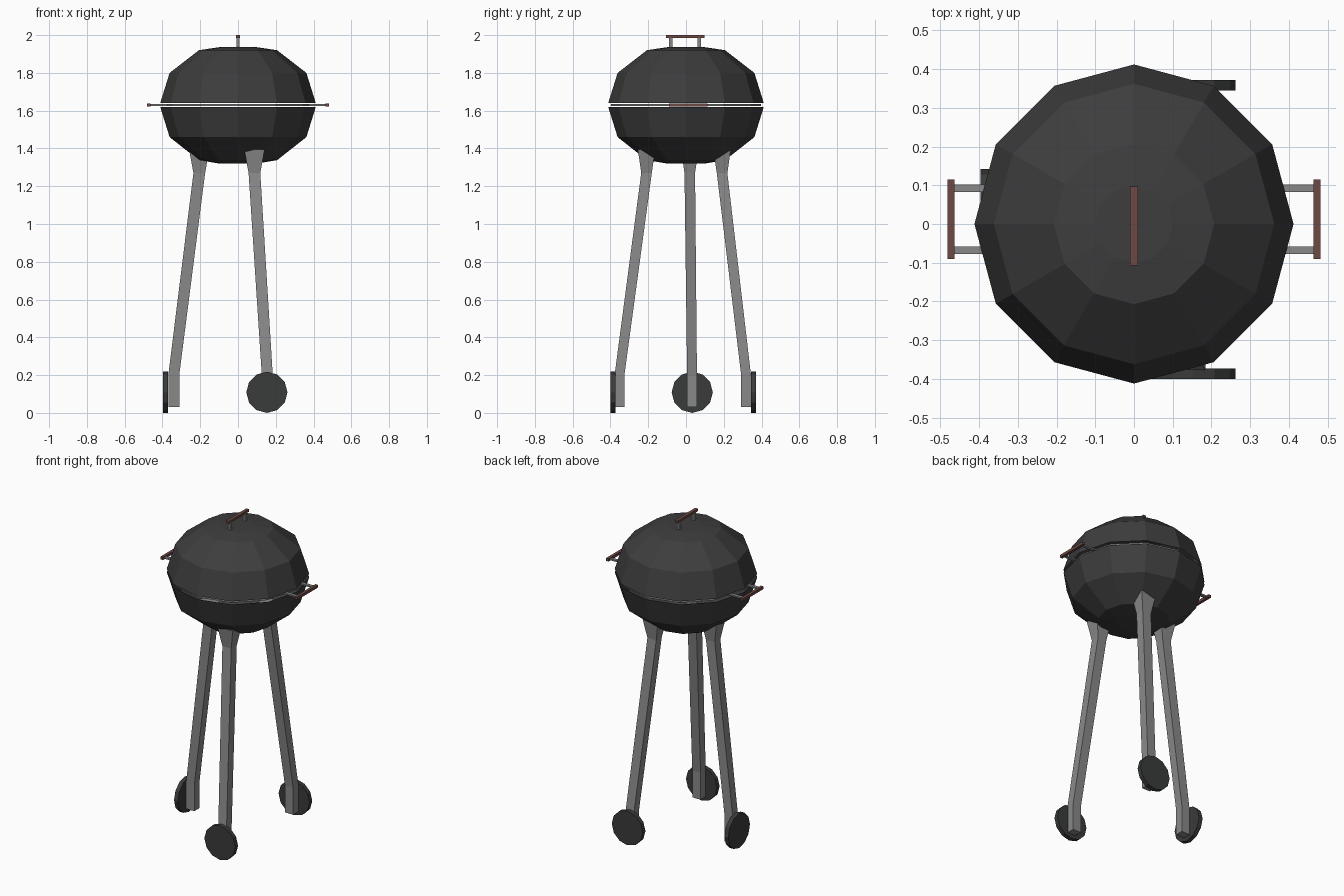
import bpy, bmesh, math
from mathutils import Matrix, Vector

if "Cube" in bpy.data.objects:
    bpy.data.objects.remove(bpy.data.objects["Cube"])


def material(name, rgb):
    m = bpy.data.materials.new(name)
    m.diffuse_color = (*rgb, 1)
    m.use_nodes = True
    m.node_tree.nodes["Principled BSDF"].inputs["Base Color"].default_value = m.diffuse_color
    return m


BLACK = material("black enamel", (0.047, 0.047, 0.047))
RUBBER = material("dark rubber", (0.042, 0.043, 0.043))
STEEL = material("grey steel", (0.25, 0.25, 0.25))
WOOD = material("red brown wood", (0.155, 0.068, 0.058))


def finish(bm, name, mat):
    bmesh.ops.recalc_face_normals(bm, faces=bm.faces[:])
    me = bpy.data.meshes.new(name)
    bm.to_mesh(me)
    bm.free()
    me.materials.append(mat)
    ob = bpy.data.objects.new(name, me)
    bpy.context.collection.objects.link(ob)
    return ob


def loft(name, rings, mat, caps=(True, True)):
    """Skin a list of equally sized point rings."""
    bm = bmesh.new()
    vs = [[bm.verts.new(p) for p in ring] for ring in rings]
    n = len(vs[0])
    for a, b in zip(vs, vs[1:]):
        for i in range(n):
            j = (i + 1) % n
            bm.faces.new((a[i], a[j], b[j], b[i]))
    if caps[0]:
        bm.faces.new(vs[0][::-1])
    if caps[1]:
        bm.faces.new(vs[-1])
    return finish(bm, name, mat)


def circle(r, z, n=12):
    return [(r * math.cos(2 * math.pi * i / n), r * math.sin(2 * math.pi * i / n), z)
            for i in range(n)]


def rect(x, y, z, hx, hy):
    return [(x - hx, y - hy, z), (x + hx, y - hy, z), (x + hx, y + hy, z), (x - hx, y + hy, z)]


def box(name, lo, hi, mat):
    c = (Vector(lo) + Vector(hi)) / 2
    hx, hy = (hi[0] - lo[0]) / 2, (hi[1] - lo[1]) / 2
    return loft(name, [rect(c.x, c.y, z, hx, hy) for z in (lo[2], hi[2])], mat)


# Kettle: twelve-sided lid and bowl with a thin grate in the seam
loft("lid", [circle(r, z) for r, z in
             ((0.412, 1.64), (0.362, 1.80), (0.207, 1.92), (0.10, 1.936))], BLACK, (False, True))
loft("bowl", [circle(r, z) for r, z in
              ((0.412, 1.62), (0.362, 1.46), (0.207, 1.338), (0.10, 1.32))], BLACK, (False, True))
loft("grate", [circle(0.398, z) for z in (1.625, 1.635)], STEEL)

# Lid handle
box("lid_handle", (-0.01, -0.107, 1.985), (0.01, 0.097, 2.0), WOOD)
for y in (-0.08, 0.07):
    box("lid_handle_post", (-0.007, y - 0.009, 1.925), (0.007, y + 0.009, 1.986), STEEL)

# Side handles
for s in (-1, 1):
    x0, x1 = sorted((s * 0.464, s * 0.482))
    box("side_handle", (x0, -0.09, 1.622), (x1, 0.115, 1.639), WOOD)
    x0, x1 = sorted((s * 0.37, s * 0.466))
    for y in (-0.068, 0.092):
        box("side_handle_rod", (x0, y - 0.01, 1.626), (x1, y + 0.01, 1.635), STEEL)

# Legs: upright foot, slanted shaft, flared top meeting the bowl
LEGS = {
    "left_leg": ((-0.340, 0.032), (-0.205, 0.020)),
    "front_leg": ((0.155, -0.352), (0.087, -0.209)),
    "back_leg": ((0.155, 0.318), (0.087, 0.191)),
}
for name, (foot, top) in LEGS.items():
    hx, hy = 0.029, 0.026
    loft(name, [rect(*foot, 0.03, hx, hy), rect(*foot, 0.2, hx, hy),
                rect(*top, 1.27, 0.031, 0.028), rect(*top, 1.395, 0.054, 0.046)], STEEL)

# Wheels on the outer side of each foot
for name, centre, axis in (
        ("left_wheel", (-0.383, 0.033, 0.109), "Y"),
        ("front_wheel", (0.153, -0.387, 0.109), "X"),
        ("back_wheel", (0.153, 0.358, 0.109), "X")):
    bm = bmesh.new()
    bmesh.ops.create_cone(bm, cap_ends=True, segments=12, radius1=0.109, radius2=0.109,
                          depth=0.027,
                          matrix=Matrix.Translation(centre) @ Matrix.Rotation(math.pi / 2, 4, axis))
    finish(bm, name, RUBBER)
